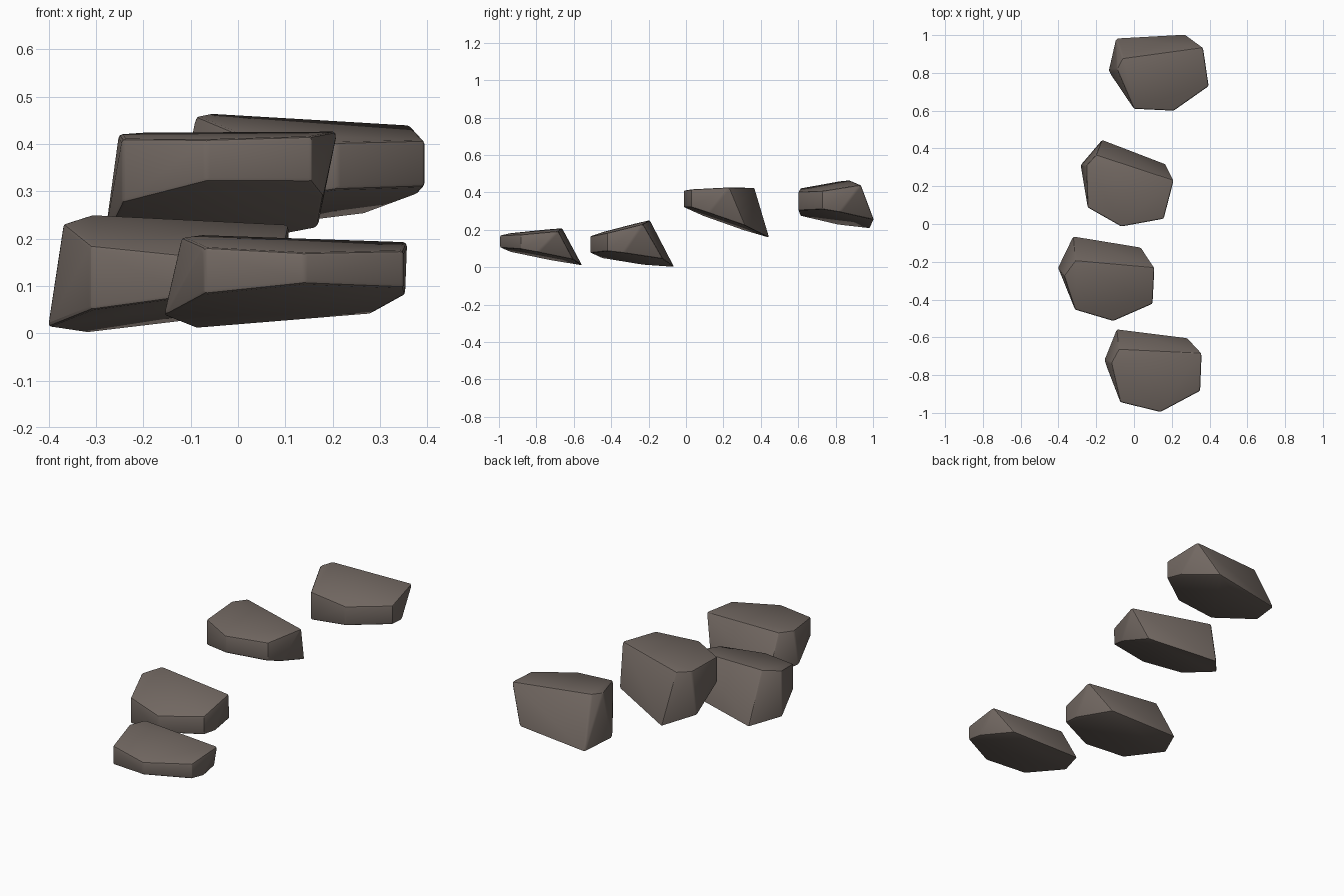
import bpy, bmesh
from math import radians
from mathutils import Vector

if "Cube" in bpy.data.objects:
    bpy.data.objects.remove(bpy.data.objects["Cube"])

# Stone material
stone_mat = bpy.data.materials.new("brown_grey_stone")
stone_mat.diffuse_color = (0.17, 0.14, 0.123, 1)
stone_mat.use_nodes = True
stone_mat.node_tree.nodes["Principled BSDF"].inputs["Base Color"].default_value = stone_mat.diffuse_color


def stone(name, outline, top_back, top_plane, bottom_plane):
    """Chunky rock: outline runs back-left, back-right, right, front-right,
    front, front-left, left. A plane is (z at x=y=0, x slope, y slope)."""
    def on(plane, p):
        return Vector((p[0], p[1], plane[0] + plane[1] * p[0] + plane[2] * p[1]))

    # The top overhangs at the right corner and leans in at the back
    base = [Vector(p) for p in outline]
    base[2] = base[2].lerp(base[3], 0.55)
    top = list(top_back) + list(outline[2:6])
    bm = bmesh.new()
    for p in base:
        bm.verts.new(on(bottom_plane, p))
    for p in top:
        bm.verts.new(on(top_plane, p))
    bmesh.ops.convex_hull(bm, input=bm.verts[:])
    bmesh.ops.dissolve_limit(bm, angle_limit=radians(6), verts=bm.verts[:], edges=bm.edges[:])

    # Worn edges
    sharp = [e for e in bm.edges if e.calc_face_angle(0) > radians(12)]
    bmesh.ops.bevel(bm, geom=sharp, offset=0.008, segments=2, profile=0.5,
                    affect='EDGES', clamp_overlap=True)
    bmesh.ops.recalc_face_normals(bm, faces=bm.faces[:])
    mesh = bpy.data.meshes.new(name)
    bm.to_mesh(mesh)
    bm.free()
    ob = bpy.data.objects.new(name, mesh)
    bpy.context.collection.objects.link(ob)
    mesh.materials.append(stone_mat)
    bpy.ops.object.select_all(action='DESELECT')
    ob.select_set(True)
    bpy.context.view_layer.objects.active = ob
    bpy.ops.object.shade_smooth_by_angle(angle=radians(25))


def plane(z, x, y, sx, sy):
    """Plane through (x, y, z) with the given slopes."""
    return (z - sx * x - sy * y, sx, sy)


# Four stepping stones, back to front
stone("stone_back",
      [(-.095, .985), (.27, 1.005), (.365, .935), (.395, .73), (.21, .60), (0, .61), (-.135, .81)],
      [(-.06, .877), (-.09, .82)],
      plane(.465, -.06, .875, -.079, .147), plane(.209, -.09, .98, .133, -.145))

stone("stone_middle_back",
      [(-.168, .447), (.168, .318), (.21, .232), (.157, .028), (-.067, -.013), (-.245, .088), (-.283, .312)],
      [(-.2, .367), (-.252, .31)],
      (.412, .02, .045), plane(.32, -.07, -.01, .061, -.343))

stone("stone_middle_front",
      [(-.322, -.063), (.037, -.122), (.108, -.23), (.098, -.422), (-.11, -.513), (-.312, -.453), (-.403, -.23)],
      [(-.31, -.193), (-.37, -.275)],
      plane(.251, -.31, -.195, -.027, .253), plane(.002, -.32, -.07, .10, -.121))

stone("stone_front",
      [(-.092, -.555), (.283, -.602), (.358, -.683), (.35, -.883), (.14, -.995), (-.072, -.943), (-.158, -.72)],
      [(-.08, -.662), (-.12, -.735)],
      plane(.208, -.08, -.665, -.03, .094), plane(.011, -.09, -.56, .0586, -.185))
